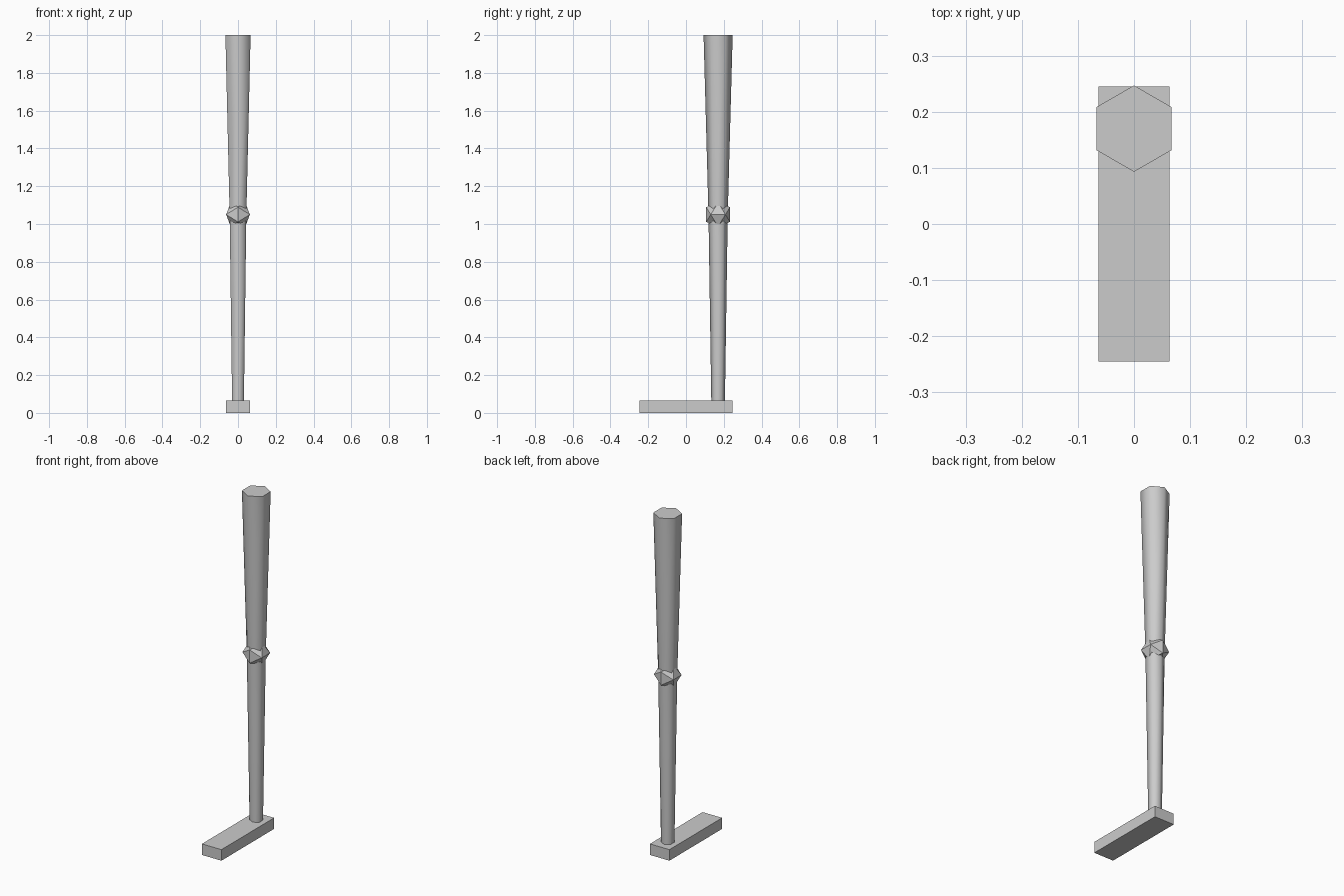
import bpy, bmesh, math
from mathutils import Vector

cube = bpy.data.objects.get("Cube")
if cube:
    bpy.data.objects.remove(cube, do_unlink=True)

LEG_Y = 0.17
KNEE_Z = 1.05
FOOT_TOP = 0.065

grey = bpy.data.materials.new("light_grey")
grey.use_nodes = True
grey.diffuse_color = (0.6, 0.6, 0.6, 1)
grey.node_tree.nodes["Principled BSDF"].inputs["Base Color"].default_value = grey.diffuse_color


def make_object(name, bm, location):
    bmesh.ops.recalc_face_normals(bm, faces=bm.faces)
    mesh = bpy.data.meshes.new(name)
    bm.to_mesh(mesh)
    bm.free()
    mesh.materials.append(grey)
    obj = bpy.data.objects.new(name, mesh)
    obj.location = location
    bpy.context.collection.objects.link(obj)
    return obj


def limb(name, z_low, z_high, r_low, r_high):
    """Tapered hexagonal limb with smooth sides and crisp caps."""
    bm = bmesh.new()
    rings = []
    for z, r in ((z_low, r_low), (z_high, r_high)):
        angles = [math.pi / 2 + i * math.tau / 6 for i in range(6)]
        rings.append([bm.verts.new((r * math.cos(a), r * math.sin(a), z)) for a in angles])
    low, high = rings
    for i in range(6):
        j = (i + 1) % 6
        bm.faces.new((low[i], low[j], high[j], high[i]))
    bm.faces.new(low)
    bm.faces.new(high)
    obj = make_object(name, bm, (0, LEG_Y, 0))
    bpy.ops.object.select_all(action='DESELECT')
    obj.select_set(True)
    bpy.context.view_layer.objects.active = obj
    bpy.ops.object.shade_smooth_by_angle(angle=math.radians(70))


# Thigh and shin
limb("upper_leg", KNEE_Z, 2.0, 0.051, 0.077)
limb("lower_leg", FOOT_TOP - 0.005, KNEE_Z, 0.036, 0.051)

# Knee: faceted icosahedron from three crossed golden rectangles
bm = bmesh.new()
phi = (1 + math.sqrt(5)) / 2
for a in (-phi, phi):
    for b in (-1, 1):
        for corner in ((a, b, 0), (0, a, b), (b, 0, a)):
            bm.verts.new(Vector(corner).normalized() * 0.074)
bmesh.ops.convex_hull(bm, input=bm.verts)
make_object("knee", bm, (0, LEG_Y, KNEE_Z))

# Foot: long flat block
bm = bmesh.new()
bmesh.ops.create_cube(bm, size=1)
bmesh.ops.scale(bm, vec=(0.127, 0.49, FOOT_TOP), verts=bm.verts)
make_object("foot", bm, (0, 0, FOOT_TOP / 2))
